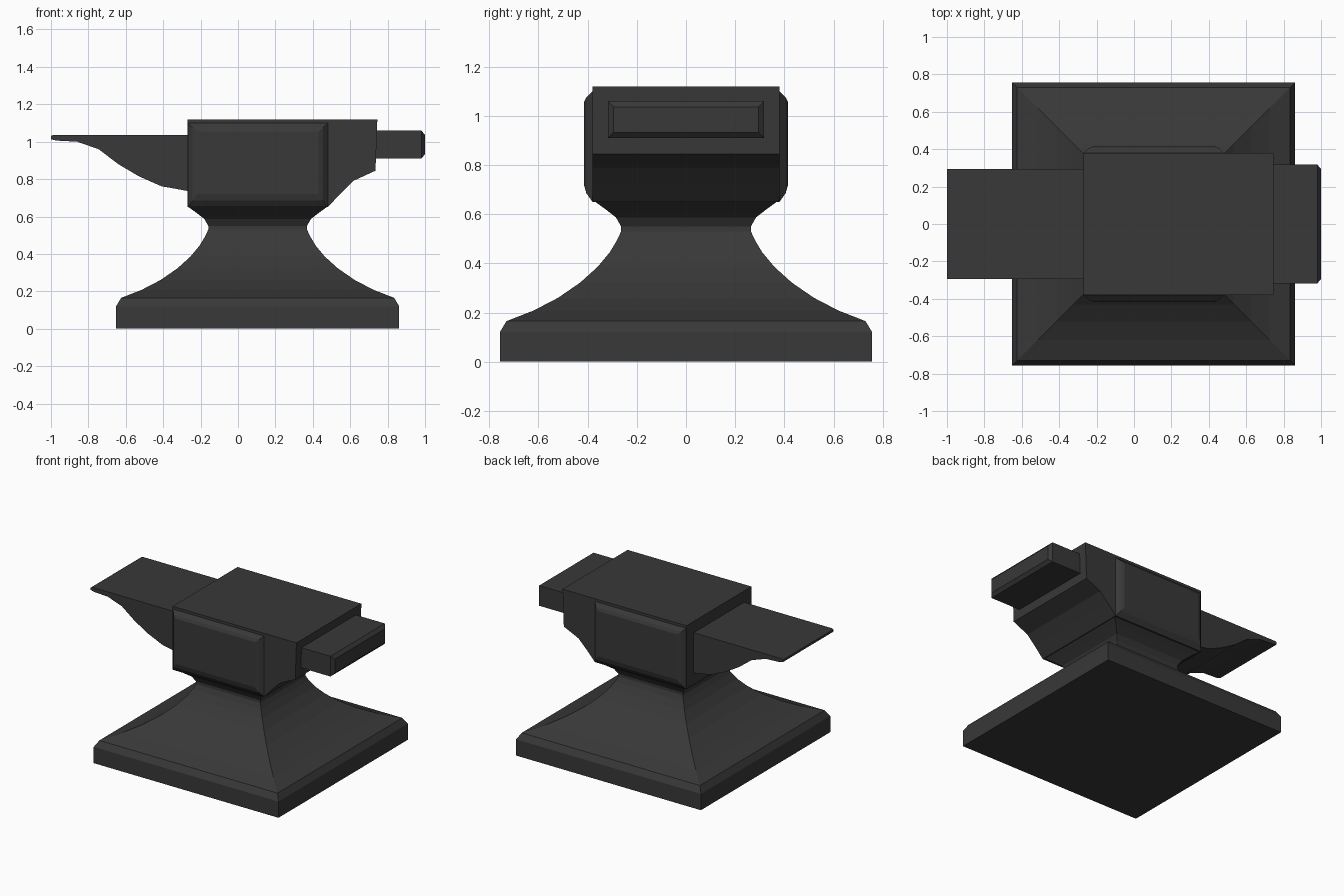
import bpy

if "Cube" in bpy.data.objects:
    bpy.data.objects.remove(bpy.data.objects["Cube"])

iron = bpy.data.materials.new("dark_iron")
iron.diffuse_color = (0.04, 0.04, 0.04, 1)
iron.use_nodes = True
iron.node_tree.nodes["Principled BSDF"].inputs["Base Color"].default_value = iron.diffuse_color


def loft(name, rings):
    """Closed solid skinned through rings with equal point counts."""
    n = len(rings[0])
    verts = [p for ring in rings for p in ring]
    faces = [list(range(n))[::-1], list(range(len(verts) - n, len(verts)))]
    for r in range(len(rings) - 1):
        for i in range(n):
            j = (i + 1) % n
            faces.append((r * n + i, r * n + j, (r + 1) * n + j, (r + 1) * n + i))
    mesh = bpy.data.meshes.new(name)
    mesh.from_pydata(verts, [], faces)
    # Make every face point outwards
    import bmesh
    bm = bmesh.new()
    bm.from_mesh(mesh)
    bmesh.ops.recalc_face_normals(bm, faces=bm.faces)
    bm.to_mesh(mesh)
    bm.free()
    mesh.materials.append(iron)
    obj = bpy.data.objects.new(name, mesh)
    bpy.context.collection.objects.link(obj)
    return obj


def rect(a0, a1, b0, b1):
    return [(a0, b0), (a1, b0), (a1, b1), (a0, b1)]


def extrude_y(name, profile, half):
    return loft(name, [[(x, y, z) for x, z in profile] for y in (-half, half)])


# Square base flaring up into the waist and out again under the body
cx = 0.105
pedestal = [(0.757, 0), (0.757, 0.12), (0.73, 0.165), (0.62, 0.208), (0.52, 0.26),
            (0.43, 0.322), (0.36, 0.385), (0.31, 0.445), (0.28, 0.495), (0.264, 0.53),
            (0.264, 0.55), (0.285, 0.587), (0.33, 0.622), (0.376, 0.655)]
loft("base_and_waist", [[(x, y, z) for x, y in rect(cx - h, cx + h, -h, h)]
                        for h, z in pedestal])

# Main block with stepped underside towards the heel
extrude_y("body", [(-0.27, 0.65), (0.48, 0.65), (0.55, 0.725), (0.615, 0.79),
                   (0.735, 0.845), (0.745, 1.12), (-0.27, 1.12)], 0.38)

# Raised bevelled panels on both sides of the body
panel = [(0.37, 0.0, 0.65, 1.11), (0.38, 0.0, 0.65, 1.10),
         (0.405, 0.025, 0.685, 1.075), (0.415, 0.05, 0.72, 1.055)]
for side, label in ((-1, "front"), (1, "back")):
    loft(label + "_panel", [[(x, side * y, z) for x, z in
                             rect(-0.268 + i, 0.48 - i, z0, z1)]
                            for y, i, z0, z1 in panel])

# Flat-topped horn with curved underside
extrude_y("horn", [(-1.0, 1.03), (-0.99, 1.036), (-0.25, 1.036), (-0.25, 0.733),
                   (-0.41, 0.762), (-0.53, 0.815), (-0.64, 0.88), (-0.745, 0.96),
                   (-0.86, 1.0), (-0.97, 1.006), (-1.0, 1.013)], 0.295)

# Heel block with chamfered end
heel = [(0.70, 0.318, 0.91, 1.06), (0.98, 0.318, 0.91, 1.06), (1.0, 0.294, 0.933, 1.036)]
loft("heel", [[(x, y, z) for y, z in rect(-h, h, z0, z1)] for x, h, z0, z1 in heel])
